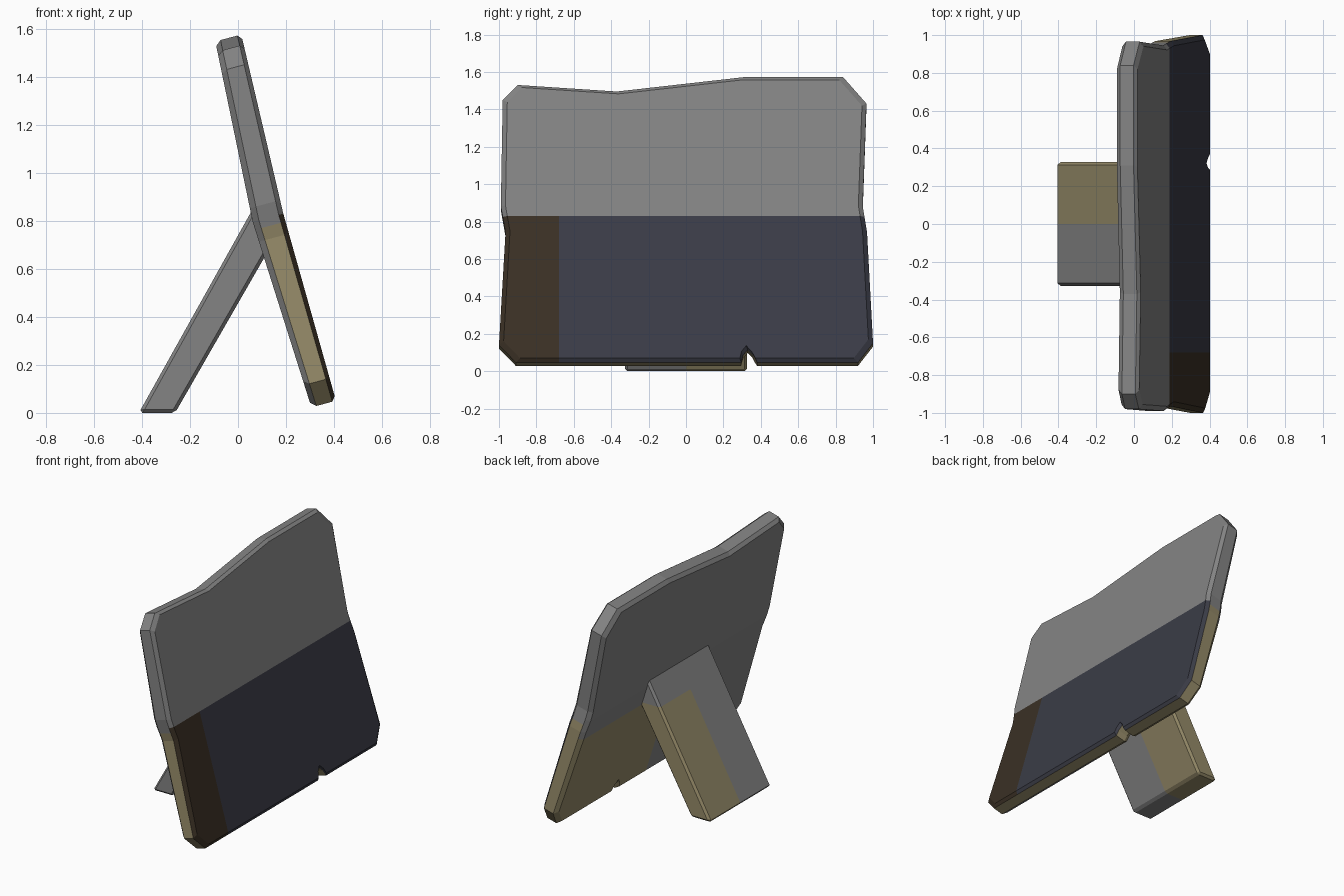
import bpy, bmesh
from mathutils import Vector

if "Cube" in bpy.data.objects:
    bpy.data.objects.remove(bpy.data.objects["Cube"])


def material(name, rgb):
    m = bpy.data.materials.new(name)
    m.diffuse_color = (*rgb, 1)
    m.use_nodes = True
    m.node_tree.nodes["Principled BSDF"].inputs["Base Color"].default_value = m.diffuse_color
    return m


MATS = [material("grey", (0.23, 0.23, 0.23)),
        material("dark_slate", (0.043, 0.045, 0.062)),
        material("dark_brown", (0.043, 0.030, 0.018)),
        material("olive_tan", (0.30, 0.255, 0.14))]
GREY, SLATE, BROWN, OLIVE = range(4)


def cut(bm, co, no):
    bmesh.ops.bisect_plane(bm, geom=bm.verts[:] + bm.edges[:] + bm.faces[:],
                           plane_co=co, plane_no=no, dist=1e-5)


def loft(rings):
    """Closed solid through rings of equal length."""
    bm = bmesh.new()
    rs = [[bm.verts.new(p) for p in r] for r in rings]
    n = len(rs[0])
    for a, b in zip(rs, rs[1:]):
        for i in range(n):
            j = (i + 1) % n
            bm.faces.new((a[i], a[j], b[j], b[i]))
    bm.faces.new(rs[0])
    bm.faces.new(rs[-1])
    bmesh.ops.recalc_face_normals(bm, faces=bm.faces[:])
    return bm


def finish(bm, name):
    bmesh.ops.recalc_face_normals(bm, faces=bm.faces[:])
    me = bpy.data.meshes.new(name)
    bm.to_mesh(me)
    bm.free()
    for m in MATS:
        me.materials.append(m)
    ob = bpy.data.objects.new(name, me)
    bpy.context.collection.objects.link(ob)
    return ob


# leaning panel: uneven outline (y, z) with a notch in the bottom edge
OUTLINE = [(-0.91, .037), (0.295, .037), (0.305, .075), (0.33, .105), (0.36, .075),
           (0.38, .037), (0.92, .037), (1.0, .14), (0.968, .73), (0.945, .87),
           (0.965, 1.42), (0.84, 1.562), (0.31, 1.562), (-0.37, 1.485),
           (-0.90, 1.52), (-0.98, 1.44), (-0.99, .87), (-0.965, .73), (-1.0, .13)]
CREASE = 0.813


def ring(w, s):
    return [(w, y * s, 0.8 + (z - 0.8) * s) for y, z in OUTLINE]


bm = loft([ring(-1, .975), ring(-.6, 1), ring(.7, 1), ring(1, .975)])
for z in (0.68, 0.78, CREASE):
    cut(bm, (0, 0, z), (0, 0, 1))
for y in (-0.68, 0):
    cut(bm, (0, y, 0), (0, 1, 0))
for f in bm.faces:
    c = f.calc_center_median()
    if c.x > 0.75:      # front and its bevel
        f.material_index = GREY if c.z > CREASE else BROWN if c.y < -0.68 else SLATE
    elif c.x > -0.65:   # rim
        f.material_index = OLIVE if c.z < 0.78 else GREY
    else:               # back
        f.material_index = OLIVE if c.z < 0.68 and c.y > 0 else GREY

# bend the flat slab along a creased centre line (x, z, half thickness)
STATIONS = [(0.357, 0.037, .053), (0.125, CREASE, .066), (-0.04, 1.56, .056)]
for v in bm.verts:
    a, b = STATIONS[:2] if v.co.z <= CREASE else STATIONS[1:]
    t = (v.co.z - a[1]) / (b[1] - a[1])
    half = a[2] + (b[2] - a[2]) * t
    w = v.co.x * half
    v.co = Vector((a[0] + (b[0] - a[0]) * t + w * 0.966, v.co.y, v.co.z + w * 0.259))
finish(bm, "leaning_panel")

# rear prop leg with bevelled edges
PROFILE = [(-0.413, 0), (-0.262, 0), (0.14, 0.70), (0.07, 0.865)]
bm = loft([[(x, y, z) for x, z in PROFILE] for y in (-0.327, 0.327)])
bmesh.ops.bevel(bm, geom=bm.edges[:], offset=0.014, segments=1, affect='EDGES')
cut(bm, (0, 0, 0.68), (0, 0, 1))
cut(bm, (0, 0, 0), (0, 1, 0))
for f in bm.faces:
    c = f.calc_center_median()
    f.material_index = OLIVE if c.y > 0 and c.z < 0.68 else GREY
finish(bm, "prop_leg")
